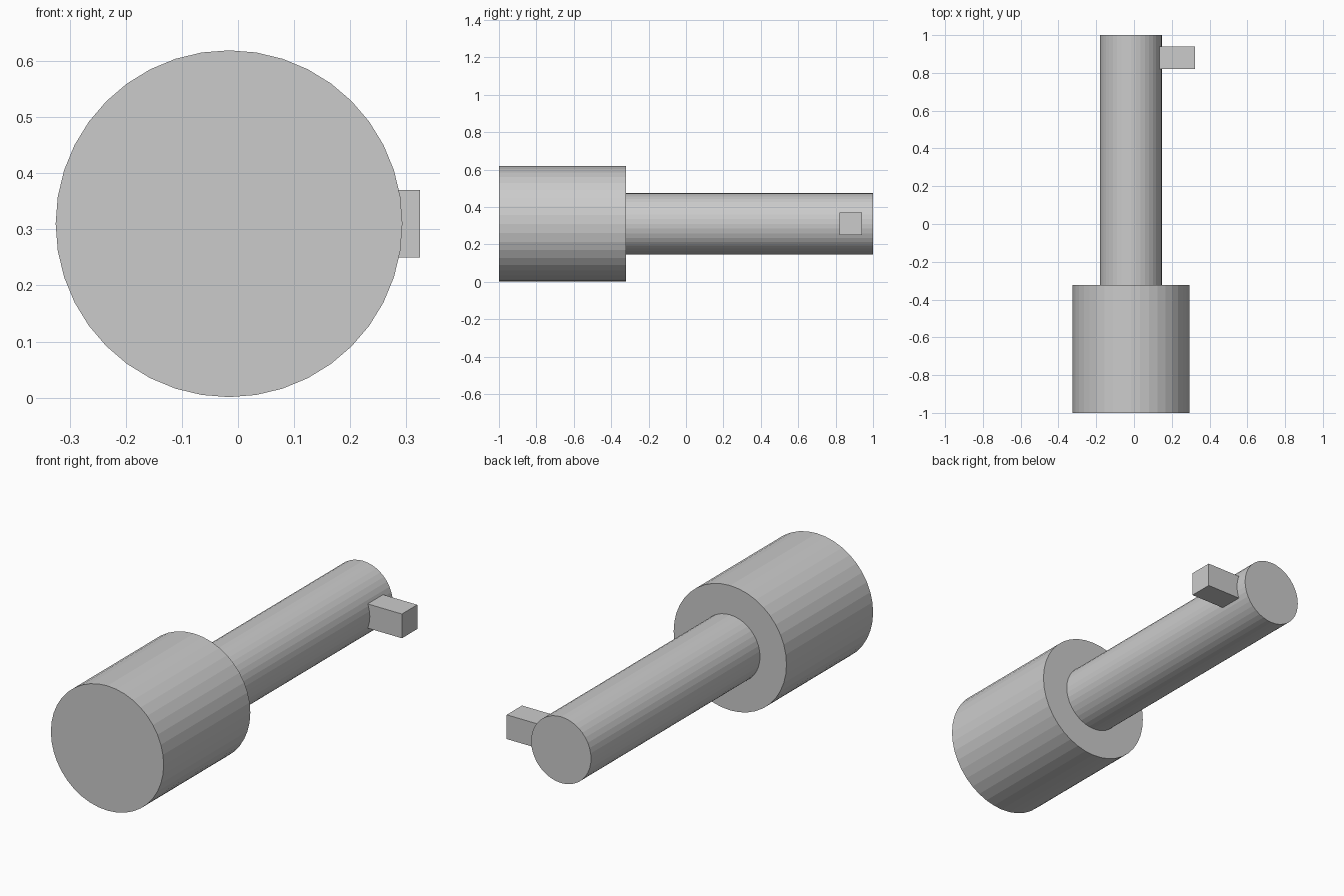
import bpy
from math import pi

cube = bpy.data.objects.get("Cube")
if cube:
    bpy.data.objects.remove(cube, do_unlink=True)

grey = bpy.data.materials.new("plain grey")
grey.use_nodes = True
grey.diffuse_color = (0.6, 0.6, 0.6, 1)
grey.node_tree.nodes["Principled BSDF"].inputs["Base Color"].default_value = (0.6, 0.6, 0.6, 1)

AXIS_X, AXIS_Z = -0.016, 0.31


def finish(name):
    obj = bpy.context.object
    obj.name = name
    obj.data.materials.append(grey)
    return obj


def rod(name, radius, y0, y1):
    """Faceted cylinder along y on the common axis."""
    bpy.ops.mesh.primitive_cylinder_add(
        vertices=40, radius=radius, depth=y1 - y0,
        location=(AXIS_X, (y0 + y1) / 2, AXIS_Z), rotation=(pi / 2, 0, 0))
    return finish(name)


# Thick head at the front, slim shaft behind it
rod("head", 0.309, -1.0, -0.322)
rod("shaft", 0.164, -0.322, 1.0)

# Square peg sticking out of the shaft's left side
x0, x1 = 0.08, 0.324
bpy.ops.mesh.primitive_cube_add(size=1, location=((x0 + x1) / 2, 0.88, AXIS_Z))
peg = finish("side_peg")
peg.scale = (x1 - x0, 0.12, 0.12)
